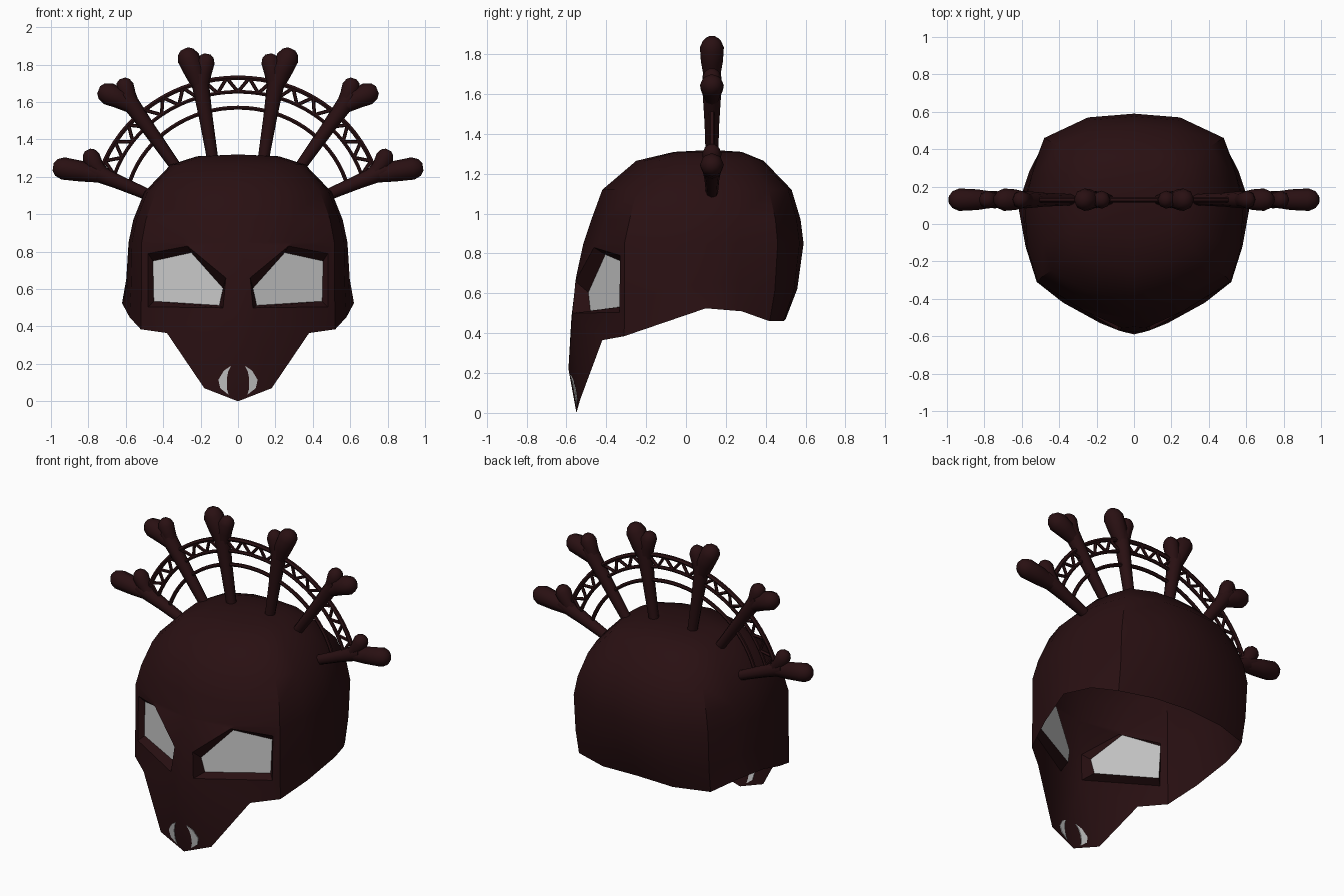
import bpy, bmesh, math
from mathutils import Vector

cube = bpy.data.objects.get("Cube")
if cube:
    bpy.data.objects.remove(cube)


def material(name, rgb):
    m = bpy.data.materials.new(name)
    m.use_nodes = True
    m.diffuse_color = (*rgb, 1)
    m.node_tree.nodes["Principled BSDF"].inputs["Base Color"].default_value = (*rgb, 1)
    return m


DARK = material("dark_maroon", (0.022, 0.005, 0.006))
PALE = material("pale_grey", (0.6, 0.6, 0.6))
CREST_Y = 0.13


def finish(name, bm, mats, angle=40, mirror=True):
    bmesh.ops.recalc_face_normals(bm, faces=bm.faces)
    mesh = bpy.data.meshes.new(name)
    bm.to_mesh(mesh)
    bm.free()
    ob = bpy.data.objects.new(name, mesh)
    bpy.context.collection.objects.link(ob)
    for m in mats:
        mesh.materials.append(m)
    if mirror:
        mod = ob.modifiers.new("mirror", 'MIRROR')
        mod.use_clip = True
    bpy.ops.object.select_all(action='DESELECT')
    ob.select_set(True)
    bpy.context.view_layer.objects.active = ob
    bpy.ops.object.shade_smooth_by_angle(angle=math.radians(angle))
    return ob


def tube(bm, pts, radii, sides=8):
    """Capped tube along points lying in the crest plane."""
    pts = [Vector((x, CREST_Y, z)) for x, z in pts]
    rings = []
    for i, (p, r) in enumerate(zip(pts, radii)):
        d = (pts[min(i + 1, len(pts) - 1)] - pts[max(i - 1, 0)]).normalized()
        side = Vector((0, 1, 0))
        up = d.cross(side)
        rings.append([bm.verts.new(p + r * (math.cos(a) * side + math.sin(a) * up))
                      for a in (math.tau * k / sides for k in range(sides))])
    for a, b in zip(rings, rings[1:]):
        for k in range(sides):
            n = (k + 1) % sides
            bm.faces.new((a[k], a[n], b[n], b[k]))
    bm.faces.new(rings[0])
    bm.faces.new(rings[-1])


# Shell: half of a skull cap, plan outline from back to front
bm = bmesh.new()
V = lambda *co: bm.verts.new(co)
plan = [(0, 1), (.42, .96), (.82, .74), (.93, .36), (1, 0), (.97, -.38),
        (.88, -.66), (.5, -.88), (0, -1)]
# height, front y, back y, half width
levels = [(1.31, -.06, .28, .22), (1.265, -.25, .39, .36), (1.12, -.42, .53, .5),
          (.97, -.475, .575, .56), (.85, -.515, .59, .585)]
MID = 0.09
rows = []
for z, yf, yb, w in levels:
    rows.append([V(w * cx, MID + cy * ((yb - MID) if cy > 0 else (MID - yf)), z)
                 for cx, cy in plan])
crown = V(0, CREST_Y, 1.32)
for a, b in zip(rows[0], rows[0][1:]):
    bm.faces.new((crown, a, b))
# Open lower rim, back centre to cheek
rim = [V(*p) for p in [(0, .5, .47), (.25, .49, .46), (.47, .42, .46), (.56, .28, .51),
                       (.62, .1, .525), (.58, -.12, .45), (.52, -.31, .385)]]
middle = [V(*(a.co.lerp(b.co, .35).xy), a.co.z + .6 * (b.co.z - a.co.z))
          for a, b in zip(rows[-1], rim)]
for upper, lower in zip(rows + [middle], rows[1:] + [middle, rim]):
    for i in range(len(lower) - 1):
        bm.faces.new((upper[i], upper[i + 1], lower[i + 1], lower[i]))

# Face: flat planes from brow to muzzle around a sunken eye
t6, t7, t8 = rows[-1][6:]
m6, r6 = middle[6], rim[6]
jaw, lip, chin = V(.38, -.42, .365), V(.18, -.53, .07), V(0, -.55, 0)
nose, bridge, brow = V(0, -.59, .22), V(0, -.575, .48), V(0, -.55, .69)
opening = [V(*p) for p in [(.48, -.33, .79), (.27, -.462, .83), (.065, -.555, .66),
                           (.08, -.57, .5), (.48, -.335, .505)]]
eye = [V(*p) for p in [(.455, -.3, .75), (.25, -.405, .795), (.08, -.49, .605),
                       (.1, -.48, .513), (.45, -.31, .535)]]
a, b, c, d, e = opening
for f in [(t6, t7, b, a), (t7, t8, b), (t8, brow, c, b), (brow, bridge, d, c),
          (bridge, nose, d), (t6, a, e, m6), (m6, e, r6), (e, jaw, r6), (e, d, jaw),
          (d, nose, lip), (d, lip, jaw), (nose, chin, lip)]:
    bm.faces.new(f)
for i in range(5):
    j = (i + 1) % 5
    bm.faces.new((opening[i], opening[j], eye[j], eye[i]))
bm.faces.new(eye).material_index = 1
finish("mask_shell", bm, [DARK, PALE], 35)

# Nostrils: thin crescent plates lying on the muzzle plane
bm = bmesh.new()
outline = [(.037, .19), (.075, .165), (.105, .115), (.095, .07), (.05, .035),
           (.06, .07), (.06, .12), (.052, .16)]
layers = [[bm.verts.new((x, -.55 + .181 * x - .182 * z + off, z)) for x, z in outline]
          for off in (-.0045, .0045)]
for layer in layers:
    bm.faces.new(layer)
for i in range(len(outline)):
    j = (i + 1) % len(outline)
    bm.faces.new((layers[0][i], layers[0][j], layers[1][j], layers[1][i]))
finish("nostrils", bm, [PALE], 30)

# Crest bones: tapered shaft ending in two knobs
bones = {"lower": ((.47, 1.1), (.74, 1.215), (.785, 1.305), (.935, 1.245)),
         "middle": ((.33, 1.25), (.575, 1.595), (.605, 1.685), (.695, 1.645)),
         "upper": ((.135, 1.29), (.2, 1.69), (.172, 1.815), (.265, 1.835))}
for name, (base, neck, knob_a, knob_b) in bones.items():
    bm = bmesh.new()
    base, neck = Vector(base), Vector(neck)
    axis = (neck - base).normalized()
    tube(bm, [base, base.lerp(neck, .6), neck, neck + axis * .06],
         [.03, .037, .046, .045])
    for knob, size in ((Vector(knob_a), .048), (Vector(knob_b), .06)):
        out = (knob - neck).normalized()
        tube(bm, [neck - axis * .03, neck.lerp(knob, .5), knob, knob + out * size * .6,
                  knob + out * size * .9],
             [.036, size * .92, size, size * .75, size * .35])
    finish("crest_bone_" + name, bm, [DARK], 50)

# Crest lattice: three arcs, the outer two joined by a zigzag
CENTRE = 1.01


def arc_point(a, rx, rz):
    return Vector((rx * math.cos(a), CENTRE + rz * math.sin(a)))


OUTER, INNER, BASE = (.77, .72), (.695, .645), (.605, .56)
bm = bmesh.new()
steps = 32
angles = [math.radians(18 + 144 * i / steps) for i in range(steps + 1)]
for radii, thick in ((OUTER, .014), (INNER, .011), (BASE, .012)):
    tube(bm, [arc_point(t, *radii) for t in angles], [thick] * len(angles), 6)
for i in range(steps):
    ends = (OUTER, INNER) if i % 2 else (INNER, OUTER)
    tube(bm, [arc_point(angles[i], *ends[0]), arc_point(angles[i + 1], *ends[1])],
         [.01, .01], 5)
finish("crest_lattice", bm, [DARK], 50, mirror=False)
